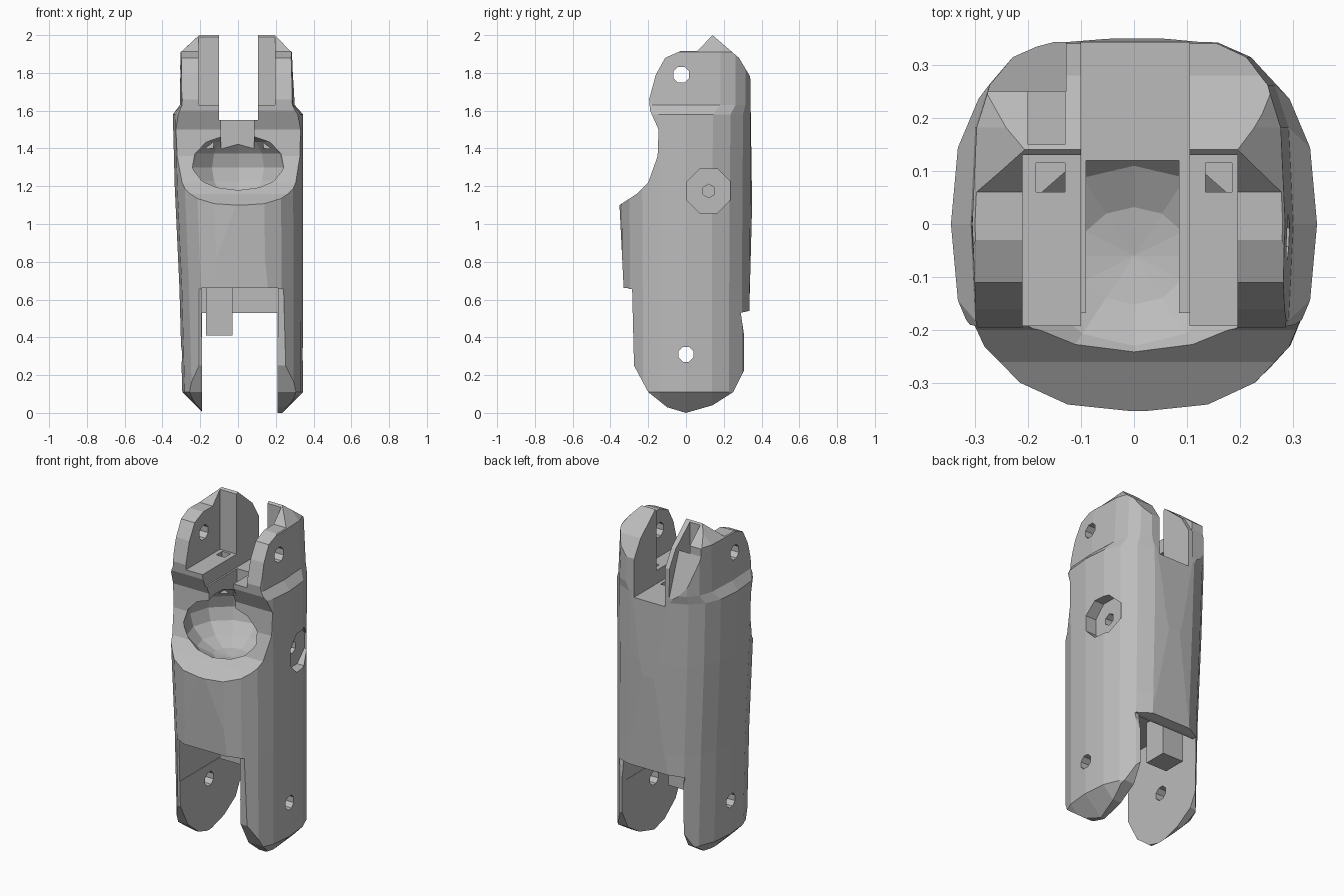
import bpy, bmesh
from math import sin, cos, pi, copysign

cube = bpy.data.objects.get("Cube")
if cube:
    bpy.data.objects.remove(cube, do_unlink=True)

grey = bpy.data.materials.new("plain_grey")
grey.use_nodes = True
colour = (0.5, 0.5, 0.5, 1)
grey.diffuse_color = colour
grey.node_tree.nodes["Principled BSDF"].inputs["Base Color"].default_value = colour


def make(name, bm):
    bmesh.ops.recalc_face_normals(bm, faces=bm.faces)
    mesh = bpy.data.meshes.new(name)
    bm.to_mesh(mesh)
    bm.free()
    mesh.materials.append(grey)
    obj = bpy.data.objects.new(name, mesh)
    bpy.context.collection.objects.link(obj)
    return obj


def loft(name, rings):
    bm = bmesh.new()
    loops = [[bm.verts.new(p) for p in ring] for ring in rings]
    n = len(loops[0])
    for a, b in zip(loops, loops[1:]):
        for i in range(n):
            j = (i + 1) % n
            bm.faces.new((a[i], a[j], b[j], b[i]))
    bm.faces.new(loops[0])
    bm.faces.new(loops[-1])
    return make(name, bm)


def prism(name, points, x0, x1):
    """Extrude a side outline (y, z) across x."""
    return loft(name, [[(x, y, z) for y, z in points] for x in (x0, x1)])


def box(name, x0, x1, y0, y1, z0, z1):
    return prism(name, [(y0, z0), (y1, z0), (y1, z1), (y0, z1)], x0, x1)


def bore(name, y, z, r, x0, x1, sides=8):
    return prism(name, [(y + r * cos(2 * pi * (i + .5) / sides),
                         z + r * sin(2 * pi * (i + .5) / sides)) for i in range(sides)], x0, x1)


def section(z, x0, x1, ry, power, sides=20):
    """Rounded cross-section, squarer with higher power."""
    def bend(v):
        return copysign(abs(v) ** (2 / power), v) if abs(v) > 1e-6 else 0
    ring = []
    for i in range(sides):
        a = 2 * pi * i / sides
        ring.append(((x0 + x1) / 2 + (x1 - x0) / 2 * bend(cos(a)), ry * bend(sin(a)), z))
    return ring


def apply_boolean(obj, tool, operation):
    mod = obj.modifiers.new(operation, 'BOOLEAN')
    mod.operation = operation
    mod.solver = 'EXACT'
    mod.object = tool
    bpy.context.view_layer.objects.active = obj
    bpy.ops.object.modifier_apply(modifier=mod.name)
    bpy.data.objects.remove(tool, do_unlink=True)


# Tapered column, stepped in at the ears
body = loft("link_body", [
    section(-0.01, -.175, .225, .36, 2.5),
    section(0.11, -.295, .345, .35, 2.5),
    section(0.66, -.31, .345, .35, 2.5),
    section(1.20, -.335, .345, .355, 2.5),
    section(1.58, -.345, .345, .355, 2.6),
    section(1.63, -.308, .30, .355, 3.5),
    section(1.91, -.305, .285, .355, 3.5),
    section(2.01, -.20, .19, .355, 3.5),
])

# Side silhouette trims the column
outline = [(0.0, 0), (.14, .04), (.25, .11), (.31, .23), (.315, .36), (.29, .53),
           (.335, .54), (.35, 1.1), (.34, 1.78), (.28, 1.88), (.14, 2.0), (.06, 1.915),
           (-.03, 1.915), (-.11, 1.88), (-.16, 1.79), (-.195, 1.66), (-.19, 1.6),
           (-.145, 1.5), (-.15, 1.36), (-.2, 1.22), (-.26, 1.16), (-.352, 1.1),
           (-.33, .66), (-.285, .655), (-.275, .25), (-.2, .11), (-.1, .03)]
apply_boolean(body, prism("silhouette", outline, -.6, .6), 'INTERSECT')

# Rounded cup behind the front rim
bm = bmesh.new()
bmesh.ops.create_uvsphere(bm, u_segments=12, v_segments=8, radius=1)
for v in bm.verts:
    v.co = (v.co.x * .275, -.06 + v.co.y * .24, 1.30 + v.co.z * .19)
cutters = [make("cup_cut", bm)]

cutters += [
    # Fork between the legs, with a thin skirt left at the back
    box("fork_cut", -.19, .21, -.6, .6, -.2, .53),
    box("fork_top_cut", -.192, .212, -.6, .27, .4, .66),
    # Slot between the ears
    box("ear_slot_cut", -.1, .105, -.6, .6, 1.55, 2.3),
    box("slot_front_cut", -.09, .085, -.6, .12, 1.25, 1.7),
    # Recesses on the inner front of both ears
    box("right_ear_cut", -.21, -.05, -.6, .13, 1.63, 2.3),
    box("left_ear_cut", .05, .195, -.6, .13, 1.63, 2.3),
    box("right_ear_shaft", -.185, -.13, .06, .115, 1.4, 1.8),
    box("left_ear_shaft", .135, .185, .06, .115, 1.4, 1.8),
    # Pocket and broken back of the right ear
    box("right_ear_pocket", -.2, -.13, .15, .25, 1.64, 2.3),
    prism("right_ear_back_cut", [(.25, 1.86), (.25, 2.3), (.6, 2.3), (.6, 1.6), (.345, 1.6)],
          -.6, -.128),
    # Pin holes and the screw socket
    bore("leg_pin_hole", 0, .31, .043, -.6, .6),
    bore("ear_pin_hole", -.025, 1.79, .045, -.6, .6),
    bore("socket_cut", .12, 1.175, .125, .275, .6),
    bore("screw_hole", .12, 1.175, .036, .16, .5, 6),
]
for cutter in cutters:
    apply_boolean(body, cutter, 'DIFFERENCE')

# Stop block hanging in the fork
box("stop_block", -.17, -.03, .07, .21, .41, .68)
